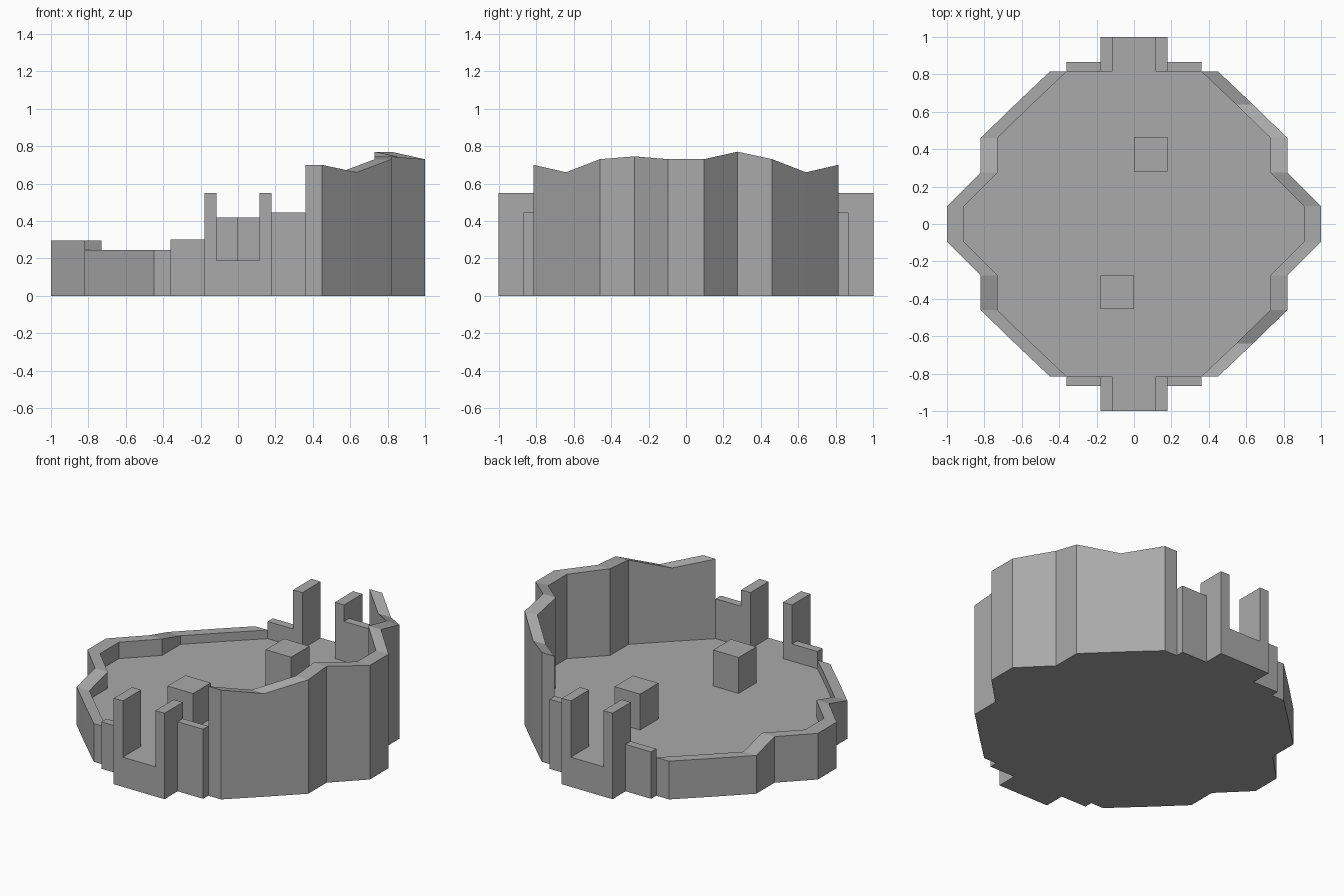
import bpy
import bmesh

FLOOR = 0.19
WALL = 0.09

cube = bpy.data.objects.get("Cube")
if cube:
    bpy.data.objects.remove(cube, do_unlink=True)

stone = bpy.data.materials.new("stone_grey")
stone.use_nodes = True
stone.diffuse_color = (0.4, 0.4, 0.4, 1)
stone.node_tree.nodes["Principled BSDF"].inputs["Base Color"].default_value = (0.4, 0.4, 0.4, 1)


def finish(name, bm):
    bmesh.ops.recalc_face_normals(bm, faces=bm.faces)
    mesh = bpy.data.meshes.new(name)
    bm.to_mesh(mesh)
    bm.free()
    mesh.materials.append(stone)
    obj = bpy.data.objects.new(name, mesh)
    bpy.context.collection.objects.link(obj)
    return obj


def prism(name, outline, z0, z1):
    bm = bmesh.new()
    face = bm.faces.new([bm.verts.new((x, y, z0)) for x, y in outline])
    top = bmesh.ops.extrude_face_region(bm, geom=[face])["geom"]
    for v in top:
        if isinstance(v, bmesh.types.BMVert):
            v.co.z = z1
    return finish(name, bm)


def box(name, x0, x1, y0, y1, z1, z0=FLOOR):
    return prism(name, [(x0, y0), (x1, y0), (x1, y1), (x0, y1)], z0, z1)


def wall(name, side, heights):
    # Sweep a four-sided section along the zigzag rim; inner edge is shifted in x
    bm = bmesh.new()
    rings = []
    for (x, y), h in zip(rim, heights):
        outer, inner = side * x, side * (x - WALL)
        rings.append([bm.verts.new(c) for c in (
            (outer, y, FLOOR), (outer, y, h), (inner, y, h), (inner, y, FLOOR))])
    for a, b in zip(rings, rings[1:]):
        for i in range(4):
            j = (i + 1) % 4
            bm.faces.new((a[i], a[j], b[j], b[i]))
    bm.faces.new(rings[0])
    bm.faces.new(rings[-1])
    return finish(name, bm)


# Outer rim of one side, front to back
half = [(0.45, -0.815), (0.635, -0.64), (0.82, -0.46), (0.82, -0.275), (1, -0.095)]
rim = half + [(x, -y) for x, y in reversed(half)]

# Base slab, with the two gate ledges stepping out at front and back
gate = [(0.18, -1), (0.18, -0.867), (0.36, -0.867), (0.36, -0.815)]
left_edge = gate + rim + [(x, -y) for x, y in reversed(gate)]
prism("base", left_edge + [(-x, y) for x, y in reversed(left_edge)], 0, FLOOR)

# High broken wall on the left, low wall on the right
wall("high_wall", 1, [0.70, 0.66, 0.73, 0.745, 0.73, 0.73, 0.77, 0.73, 0.66, 0.70])
low = [0.245, 0.245, 0.245, 0.295, 0.295]
wall("low_wall", -1, low + low[::-1])

# Gate posts and the short walls beside them
for end, s in (("front", -1), ("back", 1)):
    y_in, y_mid, y_out = 0.815 * s, 0.867 * s, s
    for side, m, h in (("left", 1, 0.445), ("right", -1, 0.30)):
        box(f"{end}_{side}_post", 0.115 * m, 0.18 * m, y_in, y_out, 0.55)
        box(f"{end}_{side}_gate_wall", 0.18 * m, 0.36 * m, y_in, y_mid, h)

# Blocks standing on the floor
box("front_block", -0.18, 0, -0.455, -0.275, 0.42)
box("back_block", 0, 0.18, 0.28, 0.465, 0.42)
